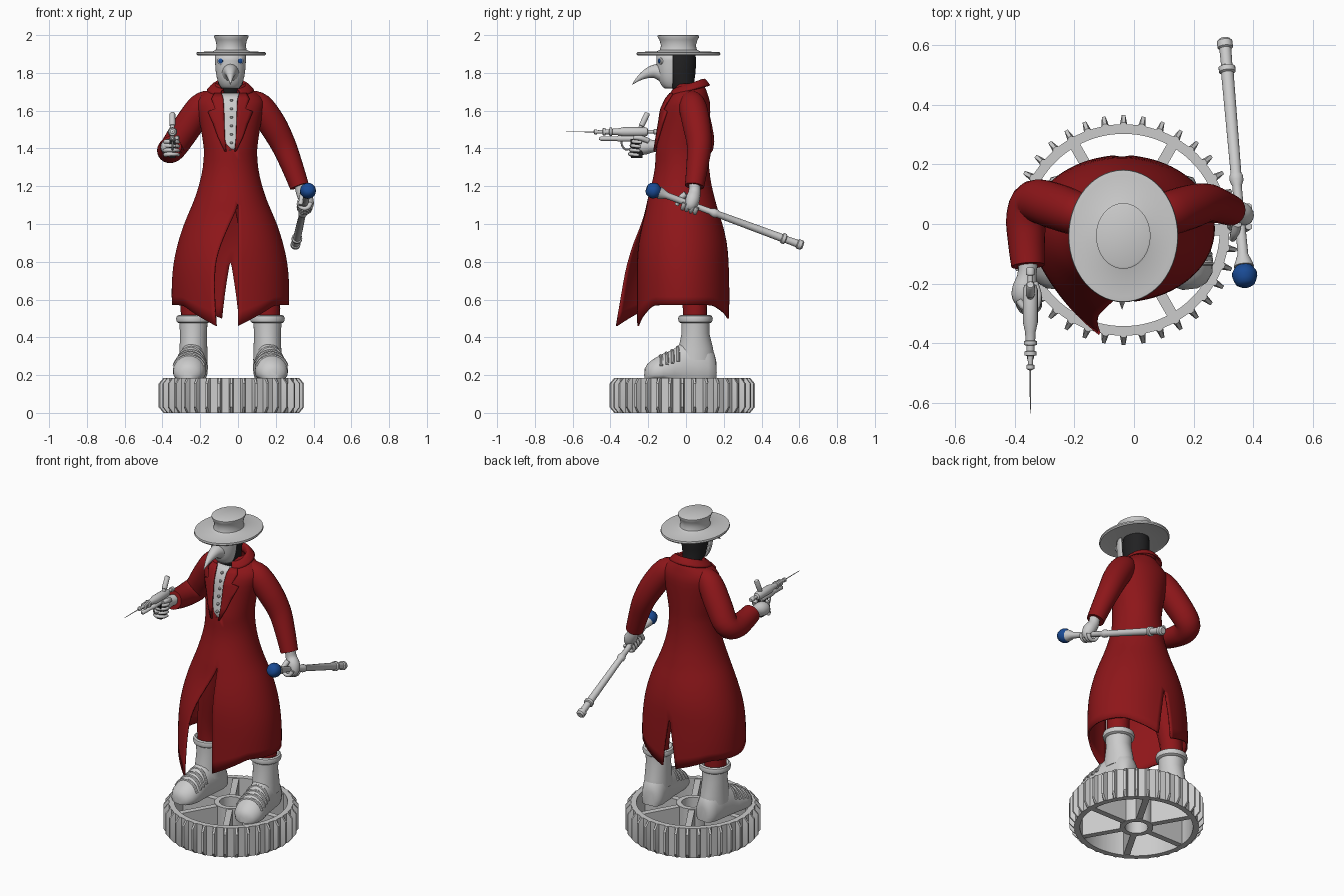
import bpy, bmesh, math
from mathutils import Vector as V
from math import sin, cos, pi, asin, radians

def mat(name, c):
    m = bpy.data.materials.new(name)
    m.diffuse_color = (*c, 1)
    return m
RED, BLUE, BLACK = mat("red_cloth", (.27, .008, .01)), mat("blue", (.01, .07, .3)), mat("black", (.015, .015, .016))
CX = -.04

def loft(name, secs, m=None, loop=True, caps=True, wrap=False, skip=None, thick=0, sub=0, sharp=40):
    """Skin a list of equal-length sections."""
    bm = bmesh.new()
    rows = [[bm.verts.new(p) for p in s] for s in secs]
    n = len(rows[0])
    for j in range(len(rows) if wrap else len(rows) - 1):
        a, b = rows[j], rows[(j + 1) % len(rows)]
        for i in range(n if loop else n - 1):
            if i != skip:
                k = (i + 1) % n
                bm.faces.new((a[i], a[k], b[k], b[i]))
    if loop and caps and not wrap:
        bm.faces.new(rows[0][::-1])
        bm.faces.new(rows[-1])
    bmesh.ops.remove_doubles(bm, verts=bm.verts, dist=1e-5)
    bmesh.ops.recalc_face_normals(bm, faces=bm.faces)
    me = bpy.data.meshes.new(name)
    bm.to_mesh(me)
    bm.free()
    me.shade_smooth()
    me.set_sharp_from_angle(angle=radians(sharp))
    ob = bpy.data.objects.new(name, me)
    bpy.context.collection.objects.link(ob)
    if m:
        me.materials.append(m)
    if sub:
        s = ob.modifiers.new("sub", 'SUBSURF')
        s.levels = s.render_levels = sub
        s.boundary_smooth = 'PRESERVE_CORNERS'
    if thick:
        s = ob.modifiers.new("solid", 'SOLIDIFY')
        s.thickness, s.offset = thick, 0
    return ob

def lerp_rows(rows, z):
    for a, b in zip(rows, rows[1:]):
        if (a[0] - z) * (b[0] - z) <= 0:
            f = (z - a[0]) / (b[0] - a[0])
            return [p + (q - p) * f for p, q in zip(a, b)]
    return rows[0] if abs(z - rows[0][0]) < abs(z - rows[-1][0]) else rows[-1]

def tube(name, pr, m=None, seg=16, smooth=4, sharp=40):
    """Round tube through (x, y, z, radius) points."""
    pr = [V(p) for p in pr]
    if smooth > 1 and len(pr) > 2:
        q, out = [pr[0]] + pr + [pr[-1]], []
        for i in range(1, len(q) - 2):
            a, b, c, d = q[i - 1:i + 3]
            for k in range(smooth):
                t = k / smooth
                out.append(.5 * (2 * b + (c - a) * t + (2 * a - 5 * b + 4 * c - d) * t * t + (3 * b - a - 3 * c + d) * t ** 3))
        pr = out + [pr[-1]]
    P, n = [p.to_3d() for p in pr], len(pr)
    T = [((P[-1] - P[0]) if smooth == 0 else (P[min(i + 1, n - 1)] - P[max(i - 1, 0)])).normalized() for i in range(n)]
    ref = min((V((1, 0, 0)), V((0, 1, 0)), V((0, 0, 1))), key=lambda r: max(abs(t.dot(r)) for t in T))
    secs = []
    for p, t, r in zip(P, T, pr):
        u = t.cross(ref).normalized()
        w = t.cross(u)
        secs.append([p + max(r[3], .0005) * (u * cos(2 * pi * i / seg) + w * sin(2 * pi * i / seg)) for i in range(seg)])
    return loft(name, secs, m, sharp=sharp)

def turned(name, a, b, prof, m=None, seg=20):
    """Lathed part between a and b, profile = (fraction, radius)."""
    a, b = V(a), V(b)
    return tube(name, [(*(a + (b - a) * t), r) for t, r in prof], m, seg, 0)

def ell(cx, cy, z, rx, ry, n=40):
    return [(cx + rx * cos(2 * pi * i / n), cy + ry * sin(2 * pi * i / n), z) for i in range(n)]

# Gear base: toothed rim, hub and spokes
GX, GY = -.035, -.02
def rim(z, root, tip, n=36):
    return [(GX + r * cos(a), GY + r * sin(a), z) for i in range(n)
            for d, r in ((-.4, root), (-.2, root), (-.09, tip), (.09, tip), (.2, root))
            for a in [2 * pi * (i + d) / n + pi / 2]]
loft("gear_rim", [rim(0, .354, .36), rim(.03, .354, .385), rim(.155, .354, .385), rim(.185, .354, .36),
                  rim(.185, .322, .322), rim(0, .322, .322)], wrap=True, sharp=20)
loft("gear_hub", [ell(GX, GY, z, r, r) for z, r in ((0, .095), (.185, .095), (.185, .065), (0, .065))], wrap=True)
for k in range(6):
    a = k * pi / 3
    d, s = V((cos(a), sin(a), 0)), V((-sin(a), cos(a), 0)) * .018
    c = V((GX, GY, 0))
    loft("gear_spoke", [[c + d * r + s * i + V((0, 0, z)) for i, z in ((-1, .002), (1, .002), (1, .18), (-1, .18))] for r in (.09, .33)])

# Boots, laces and trouser legs
FOOT = [(.11, .03, .09), (.10, .055, .13), (.06, .07, .19), (0, .073, .2), (-.07, .074, .19), (-.12, .08, .15),
        (-.18, .088, .125), (-.225, .08, .1), (-.255, .058, .075), (-.27, .025, .05)]
def foot_sec(y, w, h):
    return [(w * cos(t), y, .185 + max(0, h * (.3 + .7 * sin(t)))) for t in [2 * pi * i / 24 for i in range(24)]]
for s in (-1, 1):
    x = CX + s * .196
    parts = [loft("boot_foot", [foot_sec(*f) for f in FOOT], sharp=60),
             loft("boot_shaft", [ell(0, y, z, rx, ry) for z, y, rx, ry in
                  ((.28, 0, .075, .1), (.34, .002, .073, .092), (.42, 0, .071, .074), (.5, 0, .076, .075))]),
             loft("boot_cuff", [ell(0, 0, z, r, r) for z, r in
                  ((.475, .078), (.482, .088), (.498, .092), (.512, .088), (.518, .078), (.5, .06))])]
    for y in (-.105, -.135, -.165, -.195):
        _, w, h = lerp_rows(FOOT, y)
        parts.append(tube("boot_lace", [(w * cos(t), y + .01 * sin(t), .185 + h * (.3 + .7 * sin(t)), .009)
                                        for t in [radians(20 + 20 * i) for i in range(8)]], seg=8, smooth=2))
    for o in parts:
        o.location, o.rotation_euler = (x, .05, 0), (0, 0, s * .12)
    tube("trouser_leg", [(x, .05, .45, .062), (x, .045, .6, .066), (CX + s * .15, .02, .85, .075), (CX + s * .1, 0, 1.1, .08)], RED)

# Long coat: rows of z, rx, centre y, ry, left edge x, right edge x
COAT = [(.57, .306, -.015, .24, -.115, 0), (.66, .308, -.015, .242, -.125, 0), (.75, .303, -.018, .24, -.125, 0),
        (.82, .293, -.018, .238, -.115, 0), (.9, .275, -.018, .232, -.09, 0), (1., .243, -.02, .21, -.045, 0),
        (1.08, .207, -.024, .186, -.005, 0), (1.12, .19, -.025, .177, 0, 0), (1.2, .162, -.025, .155, 0, 0),
        (1.3, .139, -.02, .136, 0, 0), (1.38, .136, -.022, .137, 0, 0), (1.41, .138, -.021, .136, -.07, -.008),
        (1.5, .15, -.01, .13, -.078, 0), (1.6, .17, 0, .125, -.085, .005), (1.65, .18, .008, .115, -.09, .01),
        (1.685, .15, .015, .095, -.09, .01), (1.715, .095, .02, .082, -.09, .01), (1.74, .075, .012, .07, -.09, .01)]
N = 20
def coat_half(row, s):
    z, rx, cy, ry, el, er = row
    t0 = asin(((er if s > 0 else el) - CX) / rx)
    t1 = s * (pi - .045 * min(1, max(0, (.8 - z) / .2)) / rx)
    out = []
    for i in range(N + 1):
        u = i / N
        t = t0 + (t1 - t0) * u
        hem = .57 - .11 * max(0, 1 - 4 * u) - .07 * max(0, 4 * u - 3)
        y = cy - ry * cos(t)
        if s < 0:
            y -= .12 * max(0, (1 - z) / .43) * max(0, 1 - 3 * u) ** 1.3
        out.append((CX + rx * sin(t), y, z if z >= .75 else .75 - (.75 - z) * (.75 - hem) / .18))
    return out
loft("coat", [coat_half(r, -1) + coat_half(r, 1)[::-1] for r in COAT], RED, loop=False, skip=N, thick=.01, sub=1, sharp=180)

def front(x, z, off):
    _, rx, cy, ry, _, _ = lerp_rows(COAT, z)
    return (x, cy - ry * math.sqrt(max(0, 1 - ((x - CX) / rx) ** 2)) - off, z)

# Shirt, buttons and lapels
loft("shirt", [[front(CX + d, 1.39 + .03 * j, -.004) for d in (-.055, -.03, 0, .03, .055)] for j in range(11)], None, loop=False, thick=.008)
for j in range(6):
    p = V(front(CX + .005, 1.43 + .045 * j, 0))
    turned("shirt_button", p, p - V((0, .012, 0)), ((0, .008), (.7, .008), (1, .004)), seg=10)
LAPEL = [(1.385, .022, .03), (1.46, .03, .065), (1.53, .032, .09), (1.595, .034, .118), (1.61, .035, .08), (1.66, .037, .1), (1.69, .045, .085)]
for s in (-1, 1):
    loft("lapel", [[front(CX + s * (a + (b - a) * k / 4), z, .012) for k in range(5)] for z, a, b in LAPEL], RED, loop=False, thick=.01, sharp=60)

# Turned-over collar, tilted up at the back
def collar(rx, ry, dz):
    return [(CX + rx * sin(t), .012 - ry * cos(t), 1.725 + dz - .028 * cos(t)) for t in [radians(28 + 304 * i / 30) for i in range(31)]]
loft("collar", [collar(*c) for c in ((.074, .07, -.03), (.076, .074, .01), (.085, .085, .015), (.105, .098, 0), (.122, .112, -.02))],
     RED, loop=False, thick=.01, sub=1, sharp=180)

# Sleeves
tube("raised_sleeve", [(-.13, .03, 1.66, .05), (-.19, .035, 1.625, .072), (-.265, .06, 1.52, .077), (-.335, .075, 1.415, .072),
                       (-.36, .02, 1.39, .068), (-.36, -.06, 1.395, .062), (-.355, -.14, 1.41, .056)], RED, 24)
tube("lowered_sleeve", [(.05, .03, 1.66, .05), (.11, .035, 1.625, .072), (.18, .055, 1.53, .074), (.24, .07, 1.42, .066),
                        (.285, .06, 1.31, .058), (.325, .045, 1.2, .051)], RED, 24)

# Hands: palms plus fingers wrapped round a held axis
def fingers(c, axis, u, w, a0, a1, r, step):
    c, axis, u, w = V(c), V(axis).normalized(), V(u), V(w)
    for i in range(4):
        o = c + axis * step * (i - 1.5)
        tube("finger", [(*(o + r * (u * cos(t) + w * sin(t))), .0125 - .0008 * k)
                        for k in range(6) for t in [radians(a0 + (a1 - a0) * k / 5)]], seg=10, smooth=2)
tube("cane_palm", [(.328, .045, 1.22, .03), (.338, .045, 1.17, .032), (.36, .035, 1.13, .038), (.372, .025, 1.095, .03), (.375, .02, 1.075, .012)])
fingers((.352, .025, 1.1), (0, .94, -.34), (1, 0, 0), (0, -.34, -.94), 0, 220, .032, .023)
tube("cane_thumb", [(.345, .0, 1.16, .016), (.338, -.03, 1.135, .015), (.33, -.05, 1.1, .011)], seg=10)
tube("pistol_palm", [(-.355, -.12, 1.41, .034), (-.358, -.17, 1.412, .032), (-.365, -.215, 1.41, .042), (-.37, -.25, 1.405, .038), (-.368, -.28, 1.4, .015)])
fingers((-.35, -.255, 1.4), (0, .2, 1), (-1, 0, 0), (0, -1, .1), 10, 200, .035, .023)
tube("pistol_thumb", [(-.335, -.2, 1.44, .015), (-.322, -.24, 1.455, .014), (-.325, -.28, 1.457, .01)], seg=10)

# Cane
K, E = V((.373, -.2, 1.187)), V((.303, .62, .885))
turned("cane_shaft", K, E, ((.07, .034), (.085, .03), (.12, .018), (.3, .016), (.4, .016), (.42, .023), (.44, .023), (.45, .018), (.86, .021),
       (.865, .028), (.885, .028), (.89, .019), (.96, .02), (.965, .026), (.99, .026), (1, .018)))
turned("cane_knob", K, E, ((-.01, .018), (.0, .032), (.015, .038), (.03, .042), (.045, .042), (.06, .034), (.075, .024)), BLUE)

# Needle pistol
def along_y(name, z, prof, m=None, x=-.347):
    tube(name, [(x, y, z, r) for y, r in prof], m, 16, 0)
along_y("pistol_body", 1.488, ((-.145, .01), (-.15, .014), (-.17, .014), (-.172, .009), (-.2, .009), (-.205, .02), (-.22, .025), (-.33, .025),
        (-.36, .018), (-.39, .016), (-.392, .022), (-.405, .022), (-.407, .013), (-.425, .013), (-.427, .02), (-.44, .02), (-.442, .01),
        (-.47, .008), (-.472, .013), (-.485, .013), (-.49, .004)))
along_y("needle", 1.488, ((-.48, .0025), (-.6, .002), (-.635, .0008)))
along_y("lower_barrel", 1.452, ((-.24, .016), (-.36, .016), (-.365, .012), (-.45, .012), (-.46, .006)))
turned("pistol_vial", (-.347, -.25, 1.49), (-.347, -.203, 1.588), ((0, .012), (.3, .012), (.32, .015), (.95, .015), (1, .011)))
loft("pistol_grip", [[(-.347 + a, y + b, z) for a, b in ((-.016, -.03), (.016, -.03), (.016, .03), (-.016, .03))]
                     for y, z in ((-.26, 1.35), (-.265, 1.45))], BLACK)
tube("trigger_guard", [(-.347, -.285, 1.4, .005), (-.347, -.32, 1.395, .005), (-.347, -.34, 1.42, .005), (-.347, -.34, 1.455, .005)], seg=8)

# Head: dark hood, face mask, beak and eyes
loft("hood", [ell(CX, y, z, rx, ry) for z, y, rx, ry in ((1.62, 0, .055, .055), (1.70, -.005, .058, .058), (1.75, -.025, .066, .068),
     (1.8, -.03, .072, .08), (1.86, -.03, .074, .084), (1.9, -.03, .07, .08))], BLACK)
loft("face_mask", [[(CX + rx * sin(t), -.075 - ry * cos(t), z) for t in [radians(-95 + 190 * i / 20) for i in range(21)]]
     for z, rx, ry in ((1.722, .04, .035), (1.74, .056, .055), (1.78, .069, .07), (1.83, .075, .075), (1.9, .077, .075))],
     loop=False, thick=.012, sub=1, sharp=180)
tube("beak", [(CX, -.12, 1.8, .05), (CX, -.165, 1.808, .037), (CX, -.21, 1.795, .025), (CX, -.25, 1.77, .013), (CX, -.285, 1.738, .001)])
for s in (-1, 1):
    a, d = V((CX + s * .047, -.128, 1.863)), V((s * .4, -1, 0)).normalized()
    turned("eye_rim", a, a + d * .014, ((0, .02), (.8, .02), (1, .016)))
    turned("eye_lens", a, a + d * .02, ((0, .014), (.8, .013), (1, .007)), BLUE)

# Wide-brimmed hat
HAT = [(1.897, .05, .06), (1.896, .165, .204), (1.892, .178, .217), (1.899, .184, .222), (1.909, .182, .22), (1.911, .165, .203),
       (1.914, .098, .115), (1.922, .082, .098), (1.945, .077, .092), (1.975, .084, .101), (1.99, .091, .11), (1.997, .091, .11), (2.0, .085, .103)]
loft("hat", [ell(-.036, -.04, z, rx, ry, 56) for z, rx, ry in HAT])
